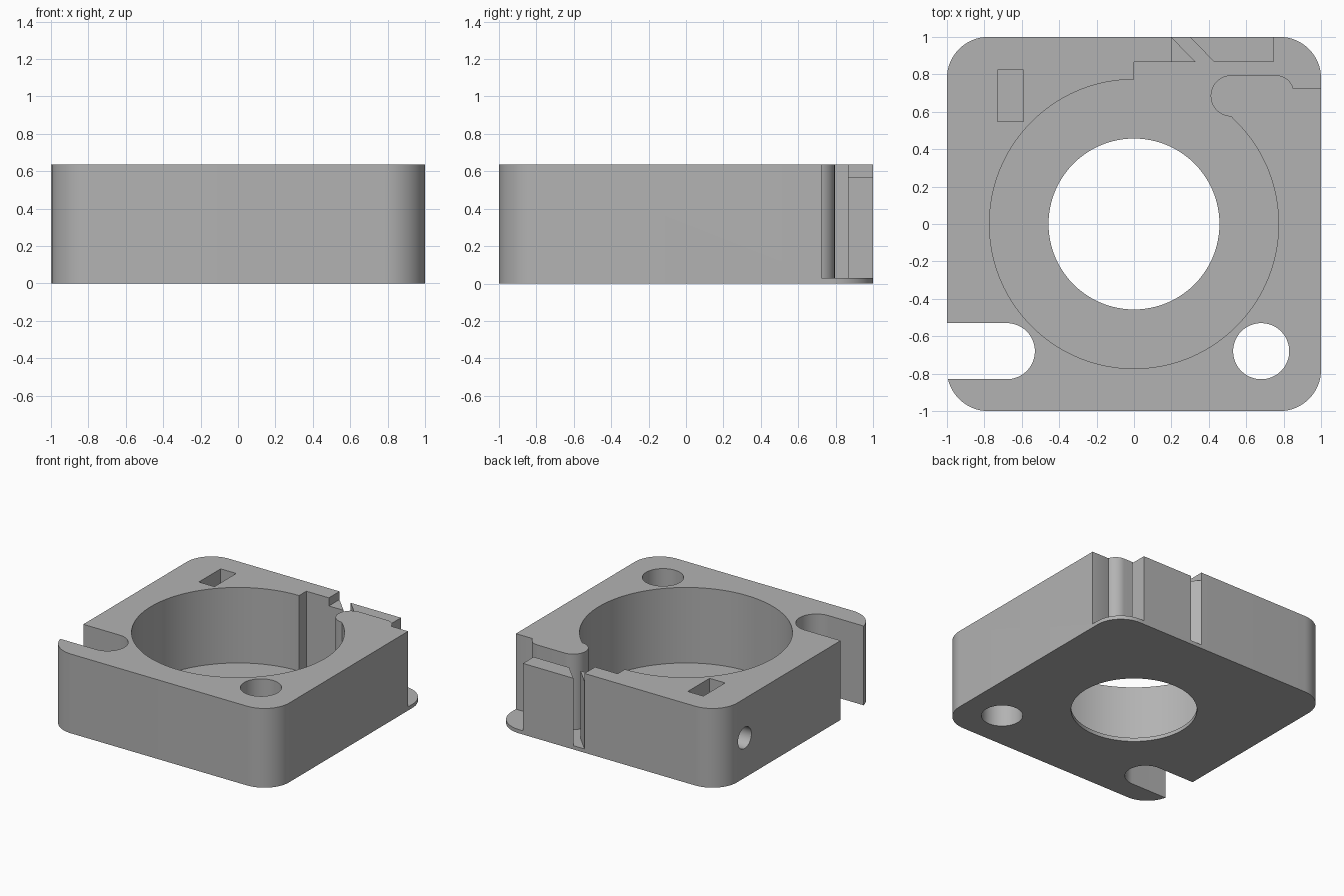
import bpy, bmesh
from math import cos, sin, radians

cube = bpy.data.objects.get("Cube")
if cube:
    bpy.data.objects.remove(cube, do_unlink=True)

H, FLOOR, LEDGE = 0.635, 0.03, 0.57
CORNER, BORE, BOLT = 0.22, 0.773, 0.15

grey = bpy.data.materials.new("plain grey")
grey.use_nodes = True
colour = (0.45, 0.45, 0.45, 1)
grey.diffuse_color = colour
grey.node_tree.nodes["Principled BSDF"].inputs["Base Color"].default_value = colour


def arc(cx, cy, r, a0, a1, n=24):
    """Points on an arc, angles in degrees."""
    steps = [radians(a0 + (a1 - a0) * i / n) for i in range(n + 1)]
    return [(cx + r * cos(a), cy + r * sin(a)) for a in steps]


def circle(cx, cy, r, n=64):
    return arc(cx, cy, r, 0, 360, n)[:-1]


def rect(x0, x1, y0, y1):
    return [(x0, y0), (x1, y0), (x1, y1), (x0, y1)]


def prism(name, outline, z0, z1):
    """Extrude a flat outline between two heights."""
    bm = bmesh.new()
    face = bm.faces.new([bm.verts.new((x, y, z0)) for x, y in outline])
    top = bmesh.ops.extrude_face_region(bm, geom=[face])["geom"]
    verts = [v for v in top if isinstance(v, bmesh.types.BMVert)]
    bmesh.ops.translate(bm, vec=(0, 0, z1 - z0), verts=verts)
    bmesh.ops.recalc_face_normals(bm, faces=bm.faces)
    mesh = bpy.data.meshes.new(name)
    bm.to_mesh(mesh)
    bm.free()
    mesh.materials.append(grey)
    obj = bpy.data.objects.new(name, mesh)
    bpy.context.collection.objects.link(obj)
    return obj


# Rounded square housing
k = 1 - CORNER
outline = []
for i, (sx, sy) in enumerate([(1, 1), (-1, 1), (-1, -1), (1, -1)]):
    outline += arc(sx * k, sy * k, CORNER, 90 * i, 90 * i + 90, 16)
housing = prism("housing", outline, 0, H)

# Bore, relief channel, diagonal slit and open back corner, down to the floor
cavity = [(1.1, 0.725), (0.853, 0.725)]
cavity += arc(0.76, 0.7, 0.095, 15, 90, 12)
cavity += arc(0.52, 0.685, 0.11, 90, 270, 32)
cavity += arc(0, 0, BORE, 47, -270, 120)
cavity += [(0, 0.865), (0.33, 0.865), (0.165, 1.035), (0.265, 1.035),
           (0.43, 0.865), (0.745, 0.865), (0.745, 1.1), (1.1, 1.1)]

# Bolt slot open to the right side
slot = arc(-0.68, -0.68, BOLT, -90, 90, 32) + [(-1.1, -0.68 + BOLT), (-1.1, -0.68 - BOLT)]

cutters = [
    prism("cavity_cutter", cavity, FLOOR, 1),
    prism("ledge_cutter", rect(0.2, 0.8, 0.83, 1.1), LEDGE, 1),
    prism("centre_hole_cutter", circle(0, 0, 0.457, 96), -0.2, 0.3),
    prism("bolt_hole_cutter", circle(0.68, -0.68, BOLT), -0.2, 1),
    prism("bolt_slot_cutter", slot, -0.2, 1),
    prism("nut_pocket_cutter", rect(-0.73, -0.592, 0.547, 0.823), 0.18, 1),
]

# Screw hole from the right side into the nut pocket
screw = prism("screw_hole_cutter", circle(0, 0, 0.085, 40), 0, 0.45)
screw.rotation_euler = (0, radians(90), 0)
screw.location = (-1.1, 0.685, 0.32)
cutters.append(screw)

for cutter in cutters:
    cutter.hide_render = True
    mod = housing.modifiers.new(cutter.name, "BOOLEAN")
    mod.operation = "DIFFERENCE"
    mod.solver = "EXACT"
    mod.object = cutter

# Bake the cuts, then drop the cutters
bpy.context.view_layer.update()
graph = bpy.context.evaluated_depsgraph_get()
result = bpy.data.meshes.new_from_object(housing.evaluated_get(graph))
housing.modifiers.clear()
housing.data = result
for cutter in cutters:
    bpy.data.objects.remove(cutter, do_unlink=True)

bpy.ops.object.select_all(action="DESELECT")
housing.select_set(True)
bpy.context.view_layer.objects.active = housing
bpy.ops.object.shade_smooth_by_angle(angle=radians(30))
